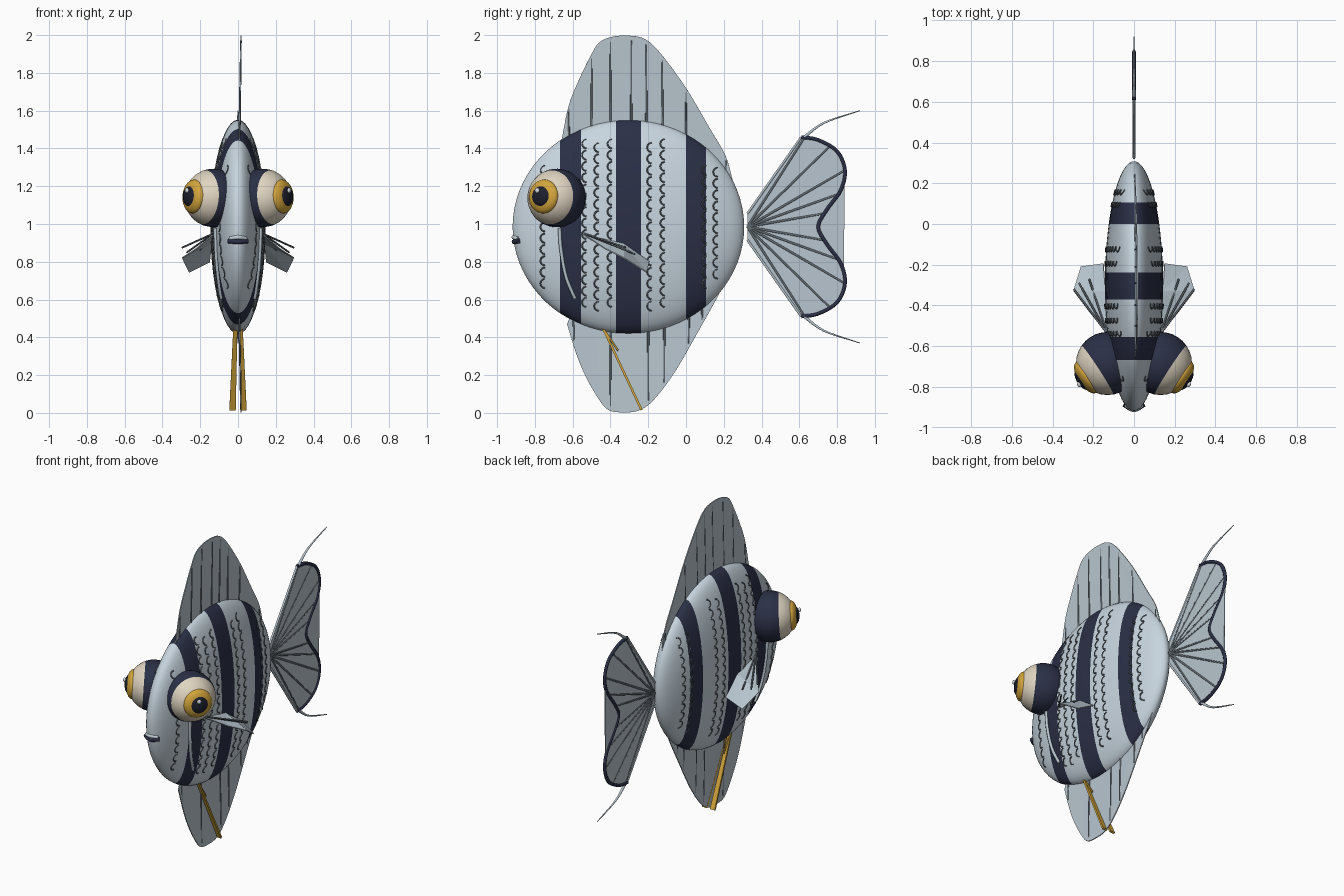
import bpy, bmesh, math
from mathutils import Vector

if "Cube" in bpy.data.objects:
    bpy.data.objects.remove(bpy.data.objects["Cube"])

CY, CZ = -0.305, 0.985            # body centre
RX, RY, RZ = 0.143, 0.613, 0.567  # body radii


def mat(name, r, g, b):
    m = bpy.data.materials.new(name)
    m.diffuse_color = (r, g, b, 1)
    m.use_nodes = True
    m.node_tree.nodes["Principled BSDF"].inputs["Base Color"].default_value = m.diffuse_color
    return m


SILVER = mat("silver_body", .58, .67, .74)
NAVY = mat("navy", .024, .029, .062)
FIN = mat("fin_grey", .48, .56, .62)
RAY = mat("ray_grey", .13, .155, .175)
CREAM = mat("cream", .74, .66, .53)
GOLD = mat("gold", .66, .38, .045)
BLACK = mat("pupil_black", .012, .014, .025)
WHITE = mat("glint_white", .75, .8, .85)


def make(name, bm, mats, smooth=True):
    bmesh.ops.recalc_face_normals(bm, faces=bm.faces)
    me = bpy.data.meshes.new(name)
    bm.to_mesh(me)
    bm.free()
    for m in mats:
        me.materials.append(m)
    for p in me.polygons:
        p.use_smooth = smooth
    ob = bpy.data.objects.new(name, me)
    bpy.context.collection.objects.link(ob)
    return ob


def tubes(name, paths, radius, m, taper=1.0, res=1):
    """One curve object holding a round tube along every path."""
    cu = bpy.data.curves.new(name, 'CURVE')
    cu.dimensions = '3D'
    cu.bevel_depth = radius
    cu.bevel_resolution = res
    cu.use_fill_caps = True
    for path in paths:
        sp = cu.splines.new('POLY')
        sp.points.add(len(path) - 1)
        for i, p in enumerate(path):
            sp.points[i].co = (*p, 1)
            sp.points[i].radius = 1 + (taper - 1) * i / (len(path) - 1)
    cu.materials.append(m)
    ob = bpy.data.objects.new(name, cu)
    bpy.context.collection.objects.link(ob)
    return ob


def smooth_path(pts, n=5):
    """Catmull-Rom curve through the points."""
    v = [Vector(p) for p in pts]
    v = [2 * v[0] - v[1]] + v + [2 * v[-1] - v[-2]]
    out = []
    for a, b, c, d in zip(v, v[1:], v[2:], v[3:]):
        for i in range(n):
            t = i / n
            out.append(.5 * (2 * b + (c - a) * t + (2 * a - 5 * b + 4 * c - d) * t * t
                             + (3 * b - a - 3 * c + d) * t ** 3))
    return out + [v[-2]]


def sheet(name, pts, thick=.006):
    """Thin fin from an outline of 3D points."""
    bm = bmesh.new()
    f = bm.faces.new([bm.verts.new(p) for p in pts])
    bmesh.ops.triangulate(bm, faces=[f])
    ob = make(name, bm, [FIN], False)
    s = ob.modifiers.new("thickness", 'SOLIDIFY')
    s.thickness = thick
    s.offset = 0
    return ob


def skin_x(y, z):
    return RX * math.sqrt(max(0, 1 - ((y - CY) / RY) ** 2 - ((z - CZ) / RZ) ** 2))


def lean(z):
    return .016 * abs(z - CZ)


# Body: rings along y, with rings exactly on the stripe edges
stripes = [(-.667, -.555), (-.37, -.238), (0, .106)]
edges = [e for s in stripes for e in s]
ys = [CY - RY * math.cos(math.pi * i / 36) for i in range(1, 36)]
ys = sorted([y for y in ys if all(abs(y - e) > .015 for e in edges)] + edges)
bm = bmesh.new()
N = 48
rings = []
for y in ys:
    s = math.sqrt(1 - ((y - CY) / RY) ** 2)
    rings.append([bm.verts.new((RX * s * math.cos(a), y, CZ + RZ * s * math.sin(a)))
                  for a in [2 * math.pi * k / N for k in range(N)]])
for r0, r1 in zip(rings, rings[1:]):
    for k in range(N):
        bm.faces.new((r0[k], r0[(k + 1) % N], r1[(k + 1) % N], r1[k]))
for ring, y in ((rings[0], CY - RY), (rings[-1], CY + RY)):
    tip = bm.verts.new((0, y, CZ))
    for k in range(N):
        bm.faces.new((tip, ring[k], ring[(k + 1) % N]))
for f in bm.faces:
    f.material_index = int(any(a < f.calc_center_median().y < b for a, b in stripes))
make("body", bm, [SILVER, NAVY])

# Scales: columns of small arcs on both flanks
arcs = []
for col, y0 in enumerate((-.745, -.525, -.46, -.39, -.18, -.11, .11, .17)):
    top = RZ * math.sqrt(1 - ((y0 - CY) / RY) ** 2) * .88
    n = int(top / .031)
    for i in range(n):
        z0 = CZ + (i - (n - 1) / 2) * .06 + (col % 2) * .02
        pts = []
        for k in range(7):
            a = math.radians(-85 + 170 * k / 6)
            y, z = y0 - .026 * math.cos(a), z0 + .025 * math.sin(a)
            pts.append((y, z))
        for side in (-1, 1):
            arcs.append([(side * (skin_x(y, z) + .001), y, z) for y, z in pts])
tubes("scales", arcs, .004, RAY, res=0)

# Dorsal and ventral fins with their rays
dorsal = [(-.66, 1.44), (-.62, 1.63), (-.566, 1.765), (-.5, 1.9), (-.455, 1.965), (-.38, 1.993),
          (-.3, 1.997), (-.22, 1.98), (-.14, 1.91), (0, 1.72), (.13, 1.5), (.21, 1.36), (.25, 1.22)]
ventral = [(-.63, .47), (-.58, .31), (-.53, .19), (-.46, .07), (-.41, .015), (-.34, .003),
           (-.25, .012), (-.17, .07), (-.06, .215), (.07, .44), (.175, .63), (.245, .785)]
for name, outline, sign, ray_ys in (
        ("dorsal_fin", dorsal, 1, (-.62, -.5, -.4, -.29, -.21, -.125, 0, .21)),
        ("ventral_fin", ventral, -1, (-.595, -.4, -.2, -.115, .015, .085, .24))):
    path = smooth_path([(lean(z), y, z) for y, z in outline])
    sheet(name, path + [(0, .1, CZ + sign * .2), (0, -.5, CZ + sign * .2)])
    rays = []
    for y in ray_ys:
        for p, q in zip(path, path[1:]):
            if p.y <= y < q.y:
                z = p.z + (q.z - p.z) * (y - p.y) / (q.y - p.y) - sign * .025
                root = CZ + sign * (RZ * math.sqrt(1 - ((y - CY) / RY) ** 2) - .03)
                rays.append([(lean(root), y, root), (lean(z), y, z)])
    tubes(name + "_rays", rays, .007, RAY, .7)

# Tail: notched fan, dark rim, rays and streamers
half = [(.61, .475), (.70, .46), (.80, .4), (.842, .3), (.82, .195), (.745, .09)]
rim = smooth_path([(0, y, CZ + h) for y, h in half] + [(0, .7, CZ)]
                  + [(0, y, CZ - h) for y, h in reversed(half)])
sheet("tail_fin", rim + [Vector((0, .325, CZ - .075)), Vector((0, .325, CZ + .075))])
tubes("tail_rim", [rim], .011, NAVY)
hub = (0, .325, CZ)
tubes("tail_rays", [[hub, tuple(rim[i])] for i in (1, 8, 15, 21, 26, 34, 39, 45, 52, 59)],
      .007, RAY, .8)
tubes("tail_edges", [[(0, .325, CZ + s * .07), (0, .61, CZ + s * .475)] for s in (1, -1)], .007, FIN)
tubes("tail_streamers", [smooth_path([(0, .62, CZ + s * .47), (0, .73, CZ + s * .55),
                                      (0, .92, CZ + s * .615)]) for s in (1, -1)], .01, FIN, .25)


def ball(name, loc, axis, r, flat, mats, cut=None):
    """Sphere flattened along its axis; faces beyond the cut take the second colour."""
    bm = bmesh.new()
    bmesh.ops.create_uvsphere(bm, u_segments=32, v_segments=16, radius=r)
    for f in bm.faces:
        f.material_index = int(cut is not None and f.calc_center_median().z > cut)
    bmesh.ops.scale(bm, vec=(1, 1, flat), verts=bm.verts)
    ob = make(name, bm, mats)
    ob.location = loc
    ob.rotation_euler = axis.to_track_quat('Z', 'Y').to_euler()


for side, tag in ((1, "right"), (-1, "left")):
    # Eye: dark-backed ball, iris, pupil, glint
    ax = Vector((.83 * side, -.54, .06)).normalized()
    c = Vector((.13 * side, -.685, 1.138))
    ball(tag + "_eye", c, ax, .155, 1, [NAVY, CREAM], .059)
    ball(tag + "_iris", c + ax * .125, ax, .09, .45, [GOLD])
    ball(tag + "_pupil", c + ax * .15, ax, .055, .45, [BLACK])
    ball(tag + "_glint", c + ax * .168 + Vector((0, -.012, .03)), ax, .014, .6, [WHITE])

    # Pectoral fin and its rays
    sheet(tag + "_pectoral_fin", [(x * side, y, z) for x, y, z in (
        (.125, -.55, .95), (.22, -.43, .87), (.297, -.33, .82),
        (.26, -.21, .745), (.15, -.195, .80), (.14, -.33, .895))])
    tubes(tag + "_pectoral_rays", [[(.13 * side, -.54, .95), (x * side, y, z)] for x, y, z in (
        (.295, -.32, .875), (.27, -.29, .85), (.22, -.27, .84))], .005, RAY)

    # Gill cover edge following the flank
    gill = smooth_path([(0, -.67, .98), (0, -.662, .865), (0, -.635, .72), (0, -.588, .605)])
    tubes(tag + "_gill", [[(side * (skin_x(p.y, p.z) + .004), p.y, p.z) for p in gill]], .01, FIN)

    # Pelvic ribbon, widening to its end
    rib = sheet(tag + "_pelvic_fin", [(x * side, y, z) for x, y, z in (
        (.003, -.44, .45), (.025, -.44, .45), (.046, -.235, .015), (.012, -.235, .015))], .012)
    rib.data.materials[0] = GOLD
    tubes(tag + "_pelvic_spur", [[(.015 * side, -.44, .45), (.02 * side, -.36, .33)]], .005, GOLD)


# Mouth: two curved lips
def lip(w, y, z, sag):
    return smooth_path([(-w, y + .025, z - sag), (0, y, z), (w, y + .025, z - sag)], 6)


tubes("upper_lip", [lip(.04, -.912, .93, .008)], .012, SILVER, res=3)
tubes("lower_lip", [lip(.05, -.91, .906, -.004)], .013, NAVY, res=3)
